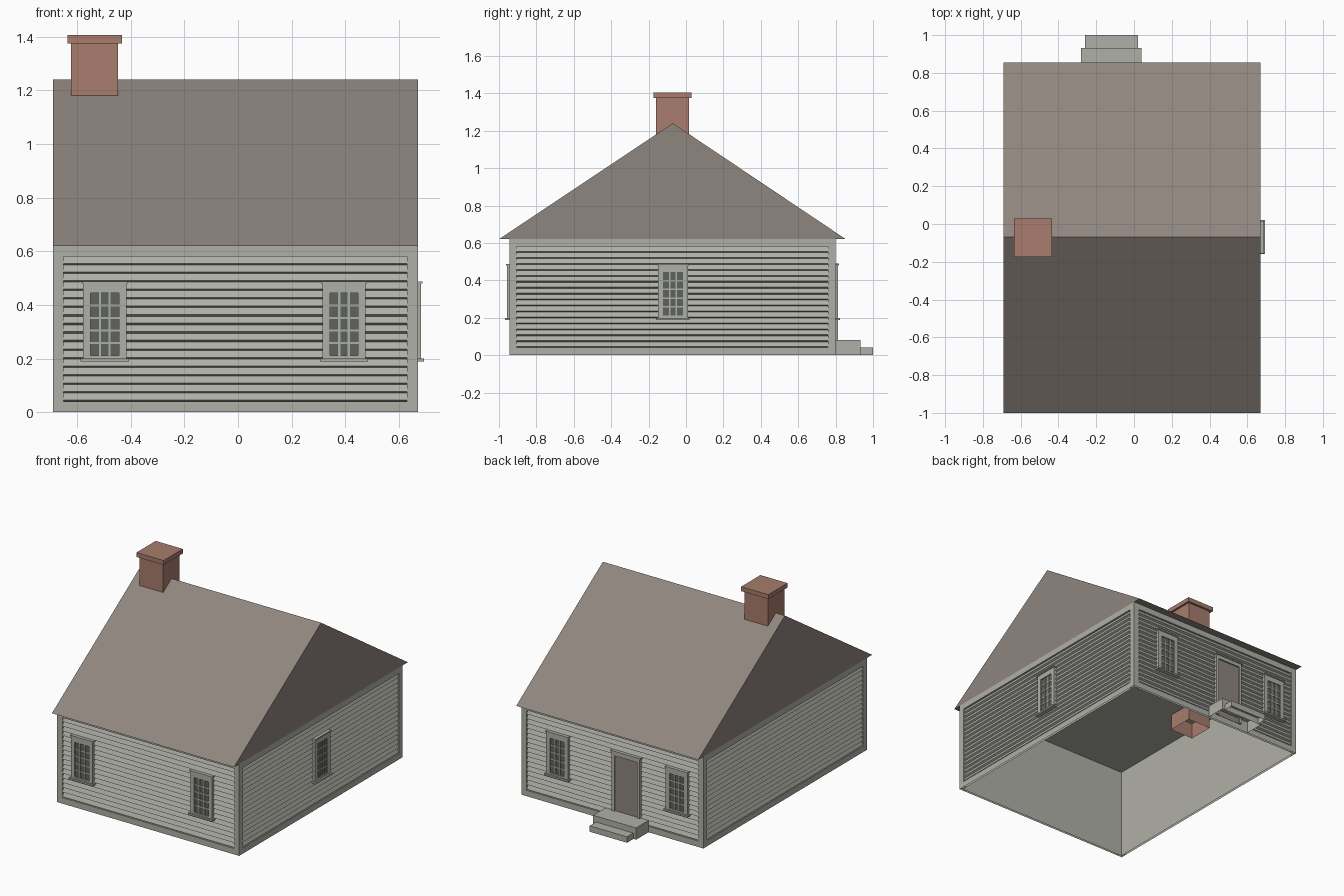
import bpy, bmesh, math
from mathutils import Matrix, Vector

cube = bpy.data.objects.get("Cube")
if cube:
    bpy.data.objects.remove(cube, do_unlink=True)


def material(name, rgb):
    linear = [((c / 255 + 0.055) / 1.055) ** 2.4 for c in rgb] + [1]
    m = bpy.data.materials.new(name)
    m.use_nodes = True
    m.diffuse_color = linear
    m.node_tree.nodes["Principled BSDF"].inputs["Base Color"].default_value = linear
    return m


GREY = material("weathered_grey", (176, 176, 168))
BROWN = material("roof_brown", (143, 134, 126))
BRICK = material("brick_red", (168, 125, 109))
GLASS = material("dark_glass", (95, 100, 96))


def finish(name, bm, mat, matrix=None):
    mesh = bpy.data.meshes.new(name)
    bm.to_mesh(mesh)
    bm.free()
    mesh.materials.append(mat)
    ob = bpy.data.objects.new(name, mesh)
    if matrix:
        ob.matrix_world = matrix
    bpy.context.collection.objects.link(ob)
    return ob


def add_box(bm, x, y, z, open_bottom=False):
    """Box from three (low, high) ranges."""
    size = [b - a for a, b in (x, y, z)]
    mid = [(a + b) / 2 for a, b in (x, y, z)]
    mat = Matrix.Translation(mid) @ Matrix.Diagonal((*size, 1))
    verts = bmesh.ops.create_cube(bm, size=1, matrix=mat)["verts"]
    if open_bottom:
        faces = {f for v in verts for f in v.link_faces}
        low = [f for f in faces if f.calc_center_median().z < z[0] + 1e-5]
        bmesh.ops.delete(bm, geom=low, context="FACES_ONLY")


def box(name, x, y, z, mat, open_bottom=False):
    bm = bmesh.new()
    add_box(bm, x, y, z, open_bottom)
    return finish(name, bm, mat)


# House dimensions; TRIM is how far the corner boards stand off the wall core
X0, X1, Y0, Y1, EAVE = -0.69, 0.67, -0.945, 0.80, 0.62
CX, CY = (X0 + X1) / 2, (Y0 + Y1) / 2
HW, HD = (X1 - X0) / 2, (Y1 - Y0) / 2
TRIM = 0.014

box("wall_core", (X0 + TRIM, X1 - TRIM), (Y0 + TRIM, Y1 - TRIM), (0, EAVE - 0.002), GREY, True)


def wall_matrix(angle, depth):
    """Wall space: x along the wall, -y outward, origin on the wall core."""
    rot = Matrix.Rotation(math.radians(angle), 4, "Z")
    out = rot @ Vector((0, -(depth - TRIM), 0))
    return Matrix.Translation((CX + out.x, CY + out.y, 0)) @ rot


WALLS = {
    "front": (wall_matrix(0, HD), HW, 0.04),
    "back": (wall_matrix(180, HD), HW, 0.04),
    "left": (wall_matrix(90, HW), HD - TRIM, 0.04 - TRIM),
    "right": (wall_matrix(-90, HW), HD - TRIM, 0.04 - TRIM),
}


# Border boards and lapped siding on each wall
def wall_cladding(side):
    matrix, half, board = WALLS[side]
    inner, low, high = half - board, 0.04, 0.58
    bm = bmesh.new()
    for s in (-1, 1):
        add_box(bm, sorted((s * inner, s * half)), (-TRIM, 0), (0, EAVE), True)
    add_box(bm, (-inner, inner), (-TRIM, 0), (0, low), True)
    add_box(bm, (-inner, inner), (-TRIM, 0), (high, EAVE))
    finish(side + "_border_boards", bm, GREY, matrix)

    bm = bmesh.new()
    rows = 17
    step = (high - low) / rows
    profile = []
    for i in range(rows):
        z = low + i * step
        profile += [(-0.001, z), (-0.013, z + 0.006)]
    profile.append((-0.001, high))
    edge = [[bm.verts.new((x, y, z)) for y, z in profile] for x in (-inner, inner)]
    for i in range(len(profile) - 1):
        bm.faces.new((edge[0][i], edge[1][i], edge[1][i + 1], edge[0][i + 1]))
    finish(side + "_siding", bm, GREY, matrix)


for side in WALLS:
    wall_cladding(side)


# Multi-pane window centred at u on a wall
def window(name, side, u):
    matrix = WALLS[side][0]
    half, bottom, top = 0.081, 0.20, 0.48
    gw, g0, g1 = 0.053, 0.211, 0.445
    face = (-0.026, 0)
    bm = bmesh.new()
    for s in (-1, 1):
        add_box(bm, sorted((u + s * gw, u + s * half)), face, (bottom, top))
    add_box(bm, (u - gw, u + gw), face, (bottom, g0))
    add_box(bm, (u - gw, u + gw), face, (g1, top))
    add_box(bm, (u - half - 0.004, u + half + 0.004), (-0.031, 0), (top, top + 0.008))
    add_box(bm, (u - half - 0.009, u + half + 0.009), (-0.037, 0), (bottom - 0.011, bottom))
    for i in (1, 2):
        x = u - gw + 2 * gw * i / 3
        add_box(bm, (x - 0.004, x + 0.004), (-0.023, -0.015), (g0, g1))
    for i in range(1, 5):
        z = g0 + (g1 - g0) * i / 5
        add_box(bm, (u - gw, u + gw), (-0.022, -0.015), (z - 0.004, z + 0.004))
    finish(name + "_frame", bm, GREY, matrix)
    bm = bmesh.new()
    add_box(bm, (u - gw, u + gw), (-0.018, -0.014), (g0, g1))
    finish(name + "_glass", bm, GLASS, matrix)


for side in ("front", "back"):
    sign = 1 if side == "front" else -1
    window(side + "_window_right", side, sign * (-0.497 - CX))
    window(side + "_window_left", side, sign * (0.395 - CX))
window("left_window", "left", -0.07 - CY)

# Back door with casing
door_u, door_half, door_top = CX + 0.118, 0.085, 0.455
bm = bmesh.new()
for s in (-1, 1):
    add_box(bm, sorted((door_u + s * door_half, door_u + s * 0.105)), (-0.026, 0), (0.04, 0.48))
add_box(bm, (door_u - door_half, door_u + door_half), (-0.026, 0), (door_top, 0.48))
add_box(bm, (door_u - 0.111, door_u + 0.111), (-0.032, 0), (0.48, 0.489))
finish("door_casing", bm, GREY, WALLS["back"][0])
bm = bmesh.new()
add_box(bm, (door_u - door_half, door_u + door_half), (-0.016, 0), (0.04, door_top))
finish("door", bm, BROWN, WALLS["back"][0])

# Back steps
box("upper_step", (-0.28, 0.04), (Y1, 0.933), (0, 0.08), GREY, True)
box("lower_step", (-0.26, 0.02), (0.933, 1.0), (0, 0.04), GREY, True)

# Gable roof as a triangular prism
bm = bmesh.new()
ends = [[bm.verts.new((x, y, z)) for y, z in ((-1, EAVE), (0.855, EAVE), (-0.07, 1.24))]
        for x in (X0, X1)]
bm.faces.new(ends[0])
bm.faces.new(ends[1])
for i in range(3):
    j = (i + 1) % 3
    bm.faces.new((ends[0][i], ends[0][j], ends[1][j], ends[1][i]))
bmesh.ops.recalc_face_normals(bm, faces=bm.faces)
finish("roof", bm, BROWN)

# Chimney running down through the ceiling, with a cap
box("chimney_stack", (-0.622, -0.447), (-0.16, 0.015), (0.51, 1.38), BRICK, True)
box("chimney_cap", (-0.636, -0.433), (-0.175, 0.03), (1.375, 1.405), BRICK)
